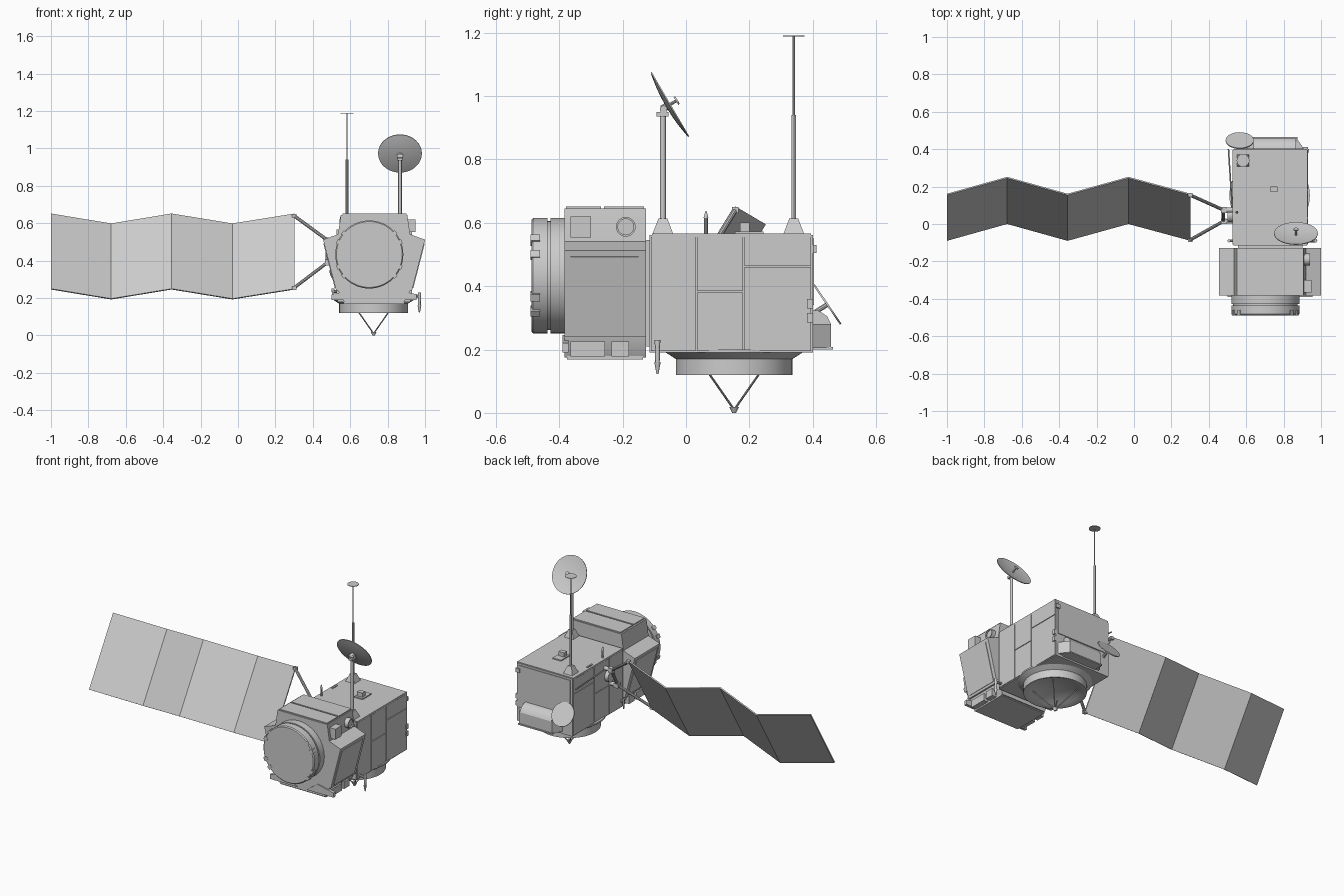
import bpy, bmesh, math
from mathutils import Vector, Matrix

grey = bpy.data.materials.new("plain_grey")
grey.diffuse_color = (0.6, 0.6, 0.6, 1)
CX = 0.7275  # middle of the spacecraft body


def finish(bm, name):
    bmesh.ops.remove_doubles(bm, verts=bm.verts, dist=1e-5)
    bmesh.ops.recalc_face_normals(bm, faces=bm.faces)
    for f in bm.faces:
        f.smooth = True
    for e in bm.edges:
        e.smooth = len(e.link_faces) == 2 and e.calc_face_angle(0) < math.radians(30)
    me = bpy.data.meshes.new(name)
    bm.to_mesh(me)
    bm.free()
    me.materials.append(grey)
    ob = bpy.data.objects.new(name, me)
    bpy.context.collection.objects.link(ob)
    return ob


def slab(name, pts, vec):
    """Polygon pushed along a vector."""
    bm = bmesh.new()
    f = bm.faces.new([bm.verts.new(p) for p in pts])
    r = bmesh.ops.extrude_face_region(bm, geom=[f], use_keep_orig=True)
    bmesh.ops.translate(bm, verts=[v for v in r["geom"] if isinstance(v, bmesh.types.BMVert)], vec=vec)
    return finish(bm, name)


def box(name, x0, x1, y0, y1, z0, z1):
    return slab(name, [(x0, y0, z0), (x1, y0, z0), (x1, y1, z0), (x0, y1, z0)], (0, 0, z1 - z0))


def prism_y(name, section, y0, y1):
    return slab(name, [(x, y0, z) for x, z in section], (0, y1 - y0, 0))


def lathe(name, profile, origin, axis=(0, 0, 1), n=48, turn=0.0):
    """Closed solid turned from (radius, height) points about an axis."""
    bm = bmesh.new()
    m = Matrix.Translation(origin) @ Vector((0, 0, 1)).rotation_difference(Vector(axis)).to_matrix().to_4x4()
    rings = []
    for i in range(n):
        a = turn + i * math.tau / n
        rings.append([bm.verts.new(m @ Vector((r * math.cos(a), r * math.sin(a), h))) for r, h in profile])
    for i in range(n):
        a, b = rings[i], rings[(i + 1) % n]
        for j in range(len(profile) - 1):
            bm.faces.new((a[j], b[j], b[j + 1], a[j + 1]))
    return finish(bm, name)


def rod(name, p, q, r, n=10, r2=None):
    d = Vector(q) - Vector(p)
    return lathe(name, [(0, 0), (r, 0), (r if r2 is None else r2, d.length), (0, d.length)], p, d.normalized(), n)


def dish(name, rim_centre, axis, radius, depth, t=0.005):
    steps = [radius * i / 8 for i in range(9)]
    inner = [(r, depth * ((r / radius) ** 2 - 1)) for r in steps]
    outer = [(r, h - t) for r, h in reversed(inner)]
    return lathe(name, inner + outer, rim_centre, axis, 40)


def mx(x):
    return 2 * CX - x


# Main equipment box with raised skin plates
box("main_body", 0.531, 0.924, -0.115, 0.40, 0.19, 0.562)
box("body_top_plate", 0.527, 0.928, -0.108, 0.395, 0.555, 0.566)
for side in (1, -1):
    for i, (y0, y1, z0, z1) in enumerate([(-0.11, 0.03, 0.195, 0.555), (0.034, 0.18, 0.195, 0.38),
                                          (0.034, 0.18, 0.384, 0.555), (0.184, 0.395, 0.195, 0.46),
                                          (0.184, 0.395, 0.464, 0.555)]):
        xs = (0.922, 0.929) if side == 1 else (mx(0.929), mx(0.922))
        box("side_skin_plate", *xs, y0, y1, z0, z1)
box("rear_skin_plate", 0.545, 0.91, 0.398, 0.404, 0.34, 0.55)
for z in (0.30, 0.345):
    box("side_connector", 0.925, 0.936, 0.382, 0.40, z - 0.015, z + 0.015)
box("rear_connector", 0.90, 0.93, 0.40, 0.411, 0.505, 0.53)

# Small equipment on the top deck
box("top_unit", 0.73, 0.768, 0.17, 0.20, 0.56, 0.60)
box("top_unit_base", 0.72, 0.78, 0.155, 0.245, 0.56, 0.573)
rod("top_probe", (0.55, 0.063, 0.56), (0.55, 0.063, 0.62), 0.006)
rod("top_probe_tip", (0.55, 0.063, 0.615), (0.55, 0.063, 0.637), 0.008, 10, 0.002)
box("top_left_unit", 0.54, 0.55, 0.18, 0.23, 0.56, 0.572)

# Front instrument module
section = [(0.55, 0.645), (0.905, 0.645), (0.92, 0.54), (0.92, 0.24), (0.885, 0.175), (0.57, 0.175), (0.535, 0.24), (0.535, 0.54)]
prism_y("front_module", section, -0.383, -0.127)
box("module_joint", 0.555, 0.90, -0.13, -0.11, 0.21, 0.545)
box("module_top_plate", 0.56, 0.90, -0.378, -0.268, 0.64, 0.652)
box("module_top_plate", 0.56, 0.90, -0.258, -0.132, 0.64, 0.652)
box("module_base_plate", 0.565, 0.89, -0.375, -0.135, 0.169, 0.18)

# Slanted side panels of the module, both sides
for s in (1, -1):
    f = (lambda x: x) if s == 1 else mx
    wing = [(0.91, 0.545), (1.0, 0.512), (0.93, 0.24), (0.895, 0.24)]
    prism_y("side_wing", [(f(x), z) for x, z in wing], -0.383, -0.127)
    a, b = Vector((1.0, 0, 0.512)), Vector((0.93, 0, 0.24))
    p, q = a.lerp(b, 0.07), a.lerp(b, 0.95)
    slab("wing_plate", [(f(p.x), -0.365, p.z), (f(p.x), -0.15, p.z), (f(q.x), -0.15, q.z), (f(q.x), -0.365, q.z)],
         (s * 0.0037, 0, -0.001))
    for y in (-0.365, -0.31, -0.235):
        x0, x1 = sorted((f(0.87), f(0.922)))
        box("lower_side_unit", x0, x1, y, y + 0.055, 0.178, 0.225)
    # Lower front wedge
    prism_y("front_wedge", [(f(0.76), 0.19), (f(0.955), 0.19), (f(0.955), 0.22), (f(0.84), 0.245)], -0.39, -0.37)
box("side_sensor_box", 0.90, 0.95, -0.365, -0.30, 0.553, 0.62)
lathe("round_sensor", [(0, 0), (0.031, 0), (0.031, 0.05), (0.025, 0.05), (0.025, 0.042), (0, 0.042)],
      (0.89, -0.19, 0.587), (1, 0, 0), 28)

# Round docking ring with clamps
RX, RZ = 0.702, 0.433
lathe("docking_ring", [(0, 0), (0.182, 0), (0.182, 0.046), (0.172, 0.046), (0.172, 0.055), (0.182, 0.055),
                       (0.182, 0.10), (0.176, 0.106), (0, 0.106)], (RX, -0.382, RZ), (0, -1, 0), 56)
for ang in (22, 40, 140, 158, 202, 220, 320, 338):
    a = math.radians(ang)
    c = Vector((RX + 0.174 * math.cos(a), -0.49, RZ + 0.174 * math.sin(a)))
    u = Vector((math.cos(a), 0, math.sin(a))) * 0.013
    w = Vector((-math.sin(a), 0, math.cos(a))) * 0.012
    slab("ring_clamp", [c + u + w, c + u - w, c - u - w, c - u + w], (0, 0.03, 0))

# Downward antenna bowl with four feed struts
BY = 0.152
bowl = [(0, 0.20), (0.215, 0.20), (0.215, 0.19), (0.184, 0.17), (0.184, 0.12), (0.176, 0.12)]
bowl += [(0.176 * k / 6, 0.12 + 0.04 * (1 - (k / 6) ** 2)) for k in range(5, -1, -1)]
lathe("lower_bowl", bowl, (0.725, BY, 0), n=56)
for i in range(4):
    a = math.radians(45 + 90 * i)
    rod("bowl_strut", (0.725 + 0.128 * math.cos(a), BY + 0.128 * math.sin(a), 0.14), (0.725, BY, 0.01), 0.0035, 8)
lathe("bowl_feed", [(0, 0), (0.006, 0), (0.015, 0.018), (0, 0.018)], (0.725, BY, 0), n=16)

# Folded solar array: four zigzag panels
fold = [(-1.0, 0), (-0.678, 1), (-0.355, 0), (-0.03, 1), (0.303, 0)]
for (xa, ka), (xb, kb) in zip(fold, fold[1:]):
    top = lambda x, k: Vector((x, 0.155 + 0.09 * k, 0.652 - 0.053 * k))
    bot = lambda x, k: Vector((x, -0.09 + 0.09 * k, 0.25 - 0.053 * k))
    slab("solar_panel", [bot(xa, ka), bot(xb, kb), top(xb, kb), top(xa, ka)], (0, 0.007, -0.0043))

# Array yoke and drive
ya, yb = (0.478, 0.075, 0.51), (0.478, 0.015, 0.39)
rod("yoke_upper_arm", (0.30, 0.155, 0.64), ya, 0.009)
rod("yoke_lower_arm", (0.30, -0.085, 0.255), yb, 0.009)
rod("yoke_crossbar", ya, yb, 0.009)
for p in (ya, yb):
    rod("yoke_hinge", p, (0.535, p[1], p[2]), 0.013, 14)
    box("hinge_block", 0.465, 0.495, p[1] - 0.015, p[1] + 0.015, p[2] - 0.015, p[2] + 0.015)
rod("array_drive", (0.50, 0.045, 0.45), (0.535, 0.045, 0.45), 0.035, 24)
for y, z in ((0.155, 0.642), (-0.085, 0.255)):
    box("panel_hinge", 0.29, 0.312, y - 0.01, y + 0.01, z - 0.011, z + 0.008)
rod("left_side_rod", (0.505, 0.40, 0.50), (0.525, 0.09, 0.50), 0.004, 8)

# Steerable dish on its mast
HX, HY = 0.866, -0.073
S = math.radians(45)
base = [(0, 0), (0.047, 0), (0.02, 0.05), (0, 0.05)]
lathe("dish_mast_base", base, (HX, HY, 0.563), n=4, turn=S)
rod("dish_mast", (HX, HY, 0.60), (HX, HY, 0.94), 0.0095, 14)
box("dish_gimbal", HX - 0.014, HX + 0.014, HY - 0.02, HY + 0.018, 0.935, 0.95)
rod("dish_pivot", (HX - 0.016, HY + 0.002, 0.958), (HX + 0.016, HY + 0.002, 0.958), 0.012, 14)
ax = Vector((0, 0.863, 0.504))
rim = Vector((HX, -0.049, 0.974))
dish("steerable_dish", rim, ax, 0.117, 0.012, 0.004)
rod("dish_mount", rim - ax * 0.03, rim - ax * 0.012, 0.012, 14)
rod("dish_feed_stem", rim - ax * 0.014, rim + ax * 0.022, 0.005)
rod("dish_feed", rim + ax * 0.02, rim + ax * 0.026, 0.014, 16)

# Tall rod antenna with a disc on top
OX, OY = 0.583, 0.34
lathe("rod_antenna_base", base, (OX, OY, 0.563), n=4, turn=S)
rod("rod_antenna_lower", (OX, OY, 0.60), (OX, OY, 0.94), 0.0075, 12)
rod("rod_antenna_upper", (OX, OY, 0.94), (OX, OY, 1.188), 0.0035, 10)
rod("rod_antenna_disc", (OX, OY, 1.187), (OX, OY, 1.19), 0.034, 28)

# Rear disc, its supports, and the rear trough unit
back_ax = Vector((0, 0.827, 0.562))
disc = Vector((0.565, 0.446, 0.342))
rod("rear_disc", disc - back_ax * 0.003, disc + back_ax * 0.003, 0.075, 36)
rod("rear_disc_arm", disc, (0.565, 0.395, 0.31), 0.008)
trough = [(0.60, 0.40), (0.91, 0.40), (0.87, 0.458), (0.635, 0.458)]
slab("rear_unit", [(x, y, 0.205) for x, y in trough], (0, 0, 0.075))
rear = [(0.40, 0.28), (0.458, 0.28), (0.445, 0.305), (0.42, 0.322), (0.40, 0.325)]
slab("rear_unit_cover", [(0.64, y, z) for y, z in rear], (0.225, 0, 0))
box("rear_unit_lip", 0.63, 0.875, 0.40, 0.464, 0.20, 0.208)

# Small thrust probes on both sides
rod("right_probe_arm", (0.915, -0.09, 0.215), (0.975, -0.09, 0.208), 0.008)
rod("right_probe_body", (0.97, -0.09, 0.23), (0.97, -0.09, 0.16), 0.009, 12, 0.007)
rod("right_probe_tip", (0.97, -0.09, 0.16), (0.97, -0.09, 0.122), 0.010, 12, 0.003)
rod("left_probe_arm", (0.54, -0.09, 0.235), (0.505, -0.09, 0.235), 0.007)
rod("left_probe_body", (0.508, -0.09, 0.25), (0.508, -0.09, 0.19), 0.008, 12, 0.004)
